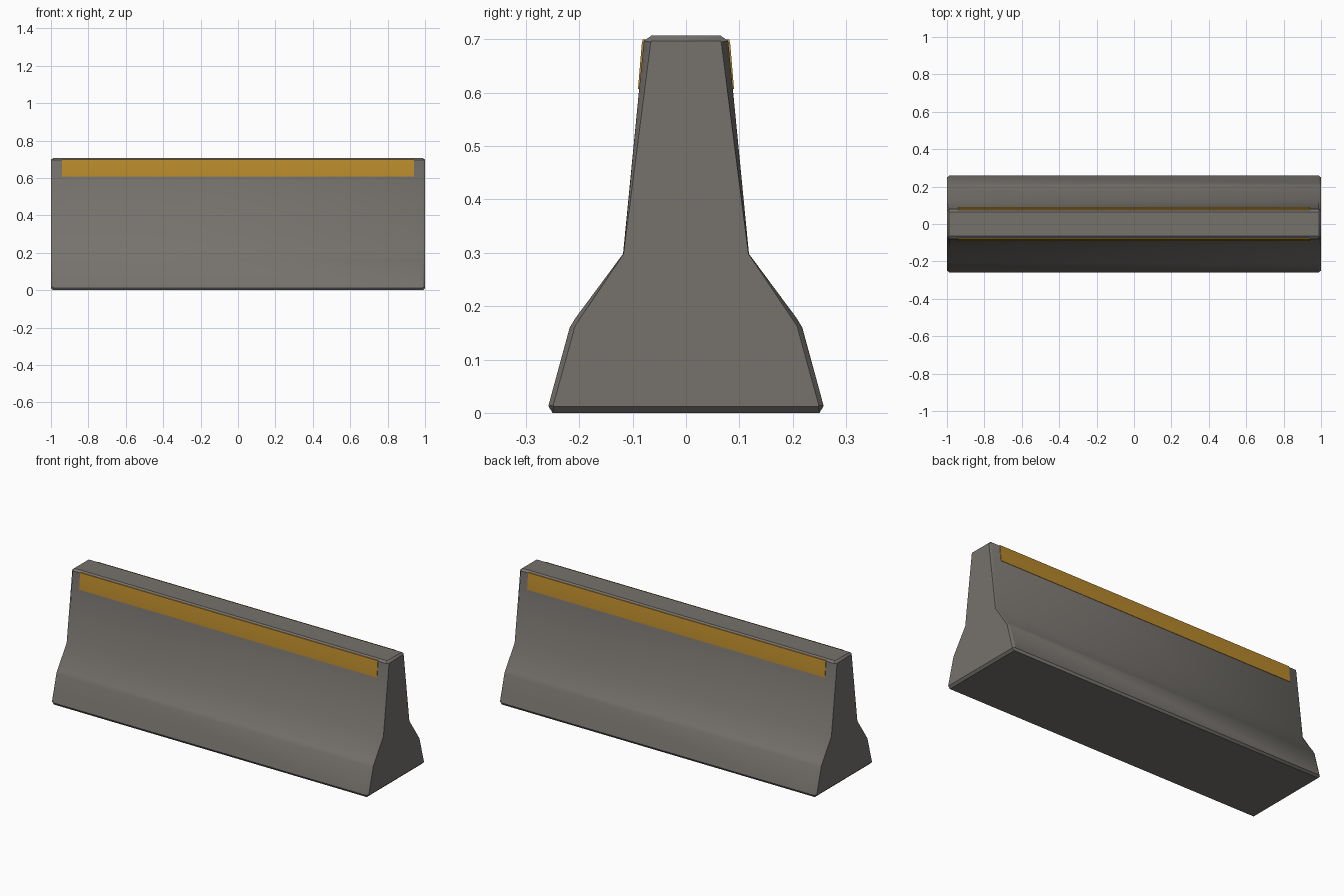
import bpy, bmesh, math

cube = bpy.data.objects.get("Cube")
if cube:
    bpy.data.objects.remove(cube, do_unlink=True)


def material(name, rgb):
    mat = bpy.data.materials.new(name)
    mat.use_nodes = True
    color = (*rgb, 1)
    mat.diffuse_color = color
    mat.node_tree.nodes["Principled BSDF"].inputs["Base Color"].default_value = color
    return mat


def loft(name, sections, mat, angle=35):
    """Skin closed (y, z) outlines placed along x, capping both ends."""
    bm = bmesh.new()
    rings = [[bm.verts.new((x, y, z)) for y, z in outline] for x, outline in sections]
    n = len(rings[0])
    for a, b in zip(rings, rings[1:]):
        for i in range(n):
            j = (i + 1) % n
            bm.faces.new((a[i], a[j], b[j], b[i]))
    bm.faces.new(rings[0])
    bm.faces.new(rings[-1])
    bmesh.ops.recalc_face_normals(bm, faces=bm.faces)
    mesh = bpy.data.meshes.new(name)
    bm.to_mesh(mesh)
    bm.free()
    mesh.materials.append(mat)
    obj = bpy.data.objects.new(name, mesh)
    bpy.context.collection.objects.link(obj)
    bpy.ops.object.select_all(action="DESELECT")
    bpy.context.view_layer.objects.active = obj
    obj.select_set(True)
    bpy.ops.object.shade_smooth_by_angle(angle=math.radians(angle))
    return obj


def both_sides(half):
    return half + [(-y, z) for y, z in reversed(half)]


concrete = material("concrete grey", (0.18, 0.168, 0.153))
yellow = material("reflective yellow", (0.48, 0.25, 0.025))

# Barrier body: flared profile with chamfered ends
full = [(0.25, 0), (0.258, 0.013), (0.218, 0.16), (0.207, 0.178),
        (0.118, 0.298), (0.079, 0.697), (0.065, 0.707)]
end = [(0.248, 0.012), (0.249, 0.014), (0.208, 0.163), (0.204, 0.169),
       (0.117, 0.298), (0.066, 0.695), (0.065, 0.697)]
loft("barrier_body",
     [(-1, both_sides(end)), (-0.988, both_sides(full)),
      (0.988, both_sides(full)), (1, both_sides(end))], concrete)

# Warning strips wrapped over the upper edges
strip = [(0.08, 0.607), (0.09, 0.607), (0.083, 0.69), (0.081, 0.7), (0.072, 0.7)]
for name, side in (("front_strip", -1), ("back_strip", 1)):
    outline = [(side * y, z) for y, z in strip]
    loft(name, [(-0.94, outline), (0.94, outline)], yellow, 20)
